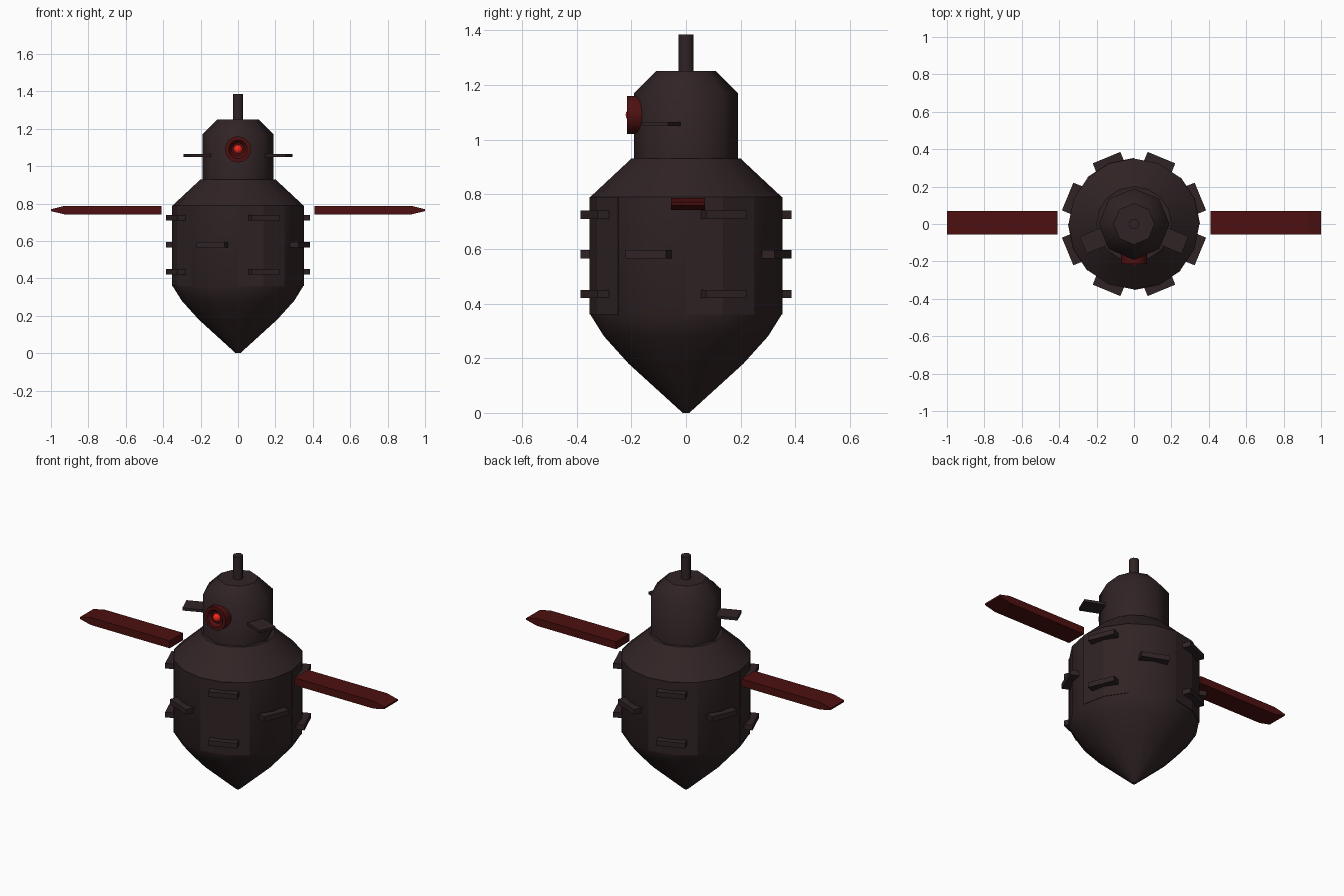
import bpy, bmesh
from math import sin, cos, pi, radians
from mathutils import Matrix, Vector

if "Cube" in bpy.data.objects:
    bpy.data.objects.remove(bpy.data.objects["Cube"])


def material(name, rgb):
    m = bpy.data.materials.new(name)
    m.diffuse_color = (*rgb, 1)
    m.use_nodes = True
    m.node_tree.nodes["Principled BSDF"].inputs["Base Color"].default_value = m.diffuse_color
    return m


DARK = material("dark_metal", (0.03, 0.017, 0.018))
RED = material("dark_red", (0.075, 0.005, 0.005))
GLOW = material("bright_red", (0.9, 0.02, 0.01))


def finish(bm, name, mat, smooth=None):
    bmesh.ops.recalc_face_normals(bm, faces=bm.faces)
    me = bpy.data.meshes.new(name)
    bm.to_mesh(me)
    bm.free()
    ob = bpy.data.objects.new(name, me)
    bpy.context.collection.objects.link(ob)
    me.materials.append(mat)
    if smooth:
        bpy.ops.object.select_all(action='DESELECT')
        ob.select_set(True)
        bpy.context.view_layer.objects.active = ob
        bpy.ops.object.shade_smooth_by_angle(angle=radians(smooth))
    return ob


def lathe(name, profile, sides, mat, smooth=None, matrix=None):
    """Closed solid of revolution about z from (radius, z) points."""
    bm = bmesh.new()
    rings = [[bm.verts.new((r * cos(2 * pi * i / sides), r * sin(2 * pi * i / sides), z))
              for i in range(sides)] for r, z in profile]
    for a, b in zip(rings, rings[1:]):
        for i in range(sides):
            j = (i + 1) % sides
            bm.faces.new((a[i], a[j], b[j], b[i]))
    bm.faces.new(rings[0])
    bm.faces.new(rings[-1])
    if matrix:
        bm.transform(matrix)
    return finish(bm, name, mat, smooth)


def prism(name, points, vec, mat):
    """Flat outline pushed along a vector."""
    bm = bmesh.new()
    f = bm.faces.new([bm.verts.new(p) for p in points])
    g = bmesh.ops.extrude_face_region(bm, geom=[f])["geom"]
    bmesh.ops.translate(bm, vec=vec, verts=[v for v in g if isinstance(v, bmesh.types.BMVert)])
    if not any(f in e.link_faces for e in f.edges if len(e.link_faces) > 1):
        bm.faces.new([v for v in f.verts])
    return finish(bm, name, mat)


def radial_block(name, angle, r0, r1, width, z, height):
    bm = bmesh.new()
    bmesh.ops.create_cube(bm, size=1)
    bm.transform(Matrix.Rotation(radians(angle), 4, 'Z')
                 @ Matrix.Translation(((r0 + r1) / 2, 0, z))
                 @ Matrix.Diagonal((r1 - r0, width, height, 1)))
    return finish(bm, name, DARK)


# Body, head and antenna
lathe("body", [(0.012, 0), (0.21, 0.18), (0.3, 0.28), (0.35, 0.36), (0.35, 0.79), (0.2, 0.93)],
      16, DARK, 40)
lathe("head", [(0.19, 0.9), (0.19, 1.17), (0.11, 1.25)], 8, DARK, 46)
lathe("antenna", [(0.028, 1.24), (0.028, 1.385)], 8, DARK, 46)

# Body panels and studs, alternating double and single around the hull
for k in range(8):
    a = 22.5 + 45 * k
    double = k % 2 == 0
    for z in ((0.725, 0.435) if double else (0.58,)):
        radial_block(f"stud_{k}_{z}", a, 0.28, 0.384, 0.16, z, 0.03)
    if double:
        arc = [radians(a + d) for d in (-22.5, 0, 22.5)]
        outline = [(0.353 * cos(t), 0.353 * sin(t), 0.36) for t in arc]
        outline += [(0.32 * cos(t), 0.32 * sin(t), 0.36) for t in reversed(arc)]
        prism(f"panel_{k}", outline, Vector((0, 0, 0.43)), DARK)

# Head fins
for a in (-22.5, -157.5):
    radial_block("head_fin", a, 0.12, 0.295, 0.1, 1.057, 0.016)

# Eye socket and lens, lathed then turned to face the front
to_front = Matrix.Translation((0, 0, 1.09)) @ Matrix.Rotation(radians(90), 4, 'X')
lathe("eye_socket", [(0.07, 0.12), (0.07, 0.215), (0.05, 0.215), (0.035, 0.197)], 16, RED, 30, to_front)
bm = bmesh.new()
bmesh.ops.create_uvsphere(bm, u_segments=12, v_segments=8, radius=0.024,
                          matrix=Matrix.Translation((0, -0.197, 1.09)))
finish(bm, "eye_lens", GLOW, 60)

# Arm blades on both sides, clear of the hull
for s, side in ((1, "right"), (-1, "left")):
    pts = [(0.41, 0.743), (0.93, 0.743), (1, 0.76), (1, 0.77), (0.93, 0.787), (0.41, 0.787)]
    prism(f"{side}_blade", [(s * x, -0.055, z) for x, z in pts], Vector((0, 0.125, 0)), RED)
